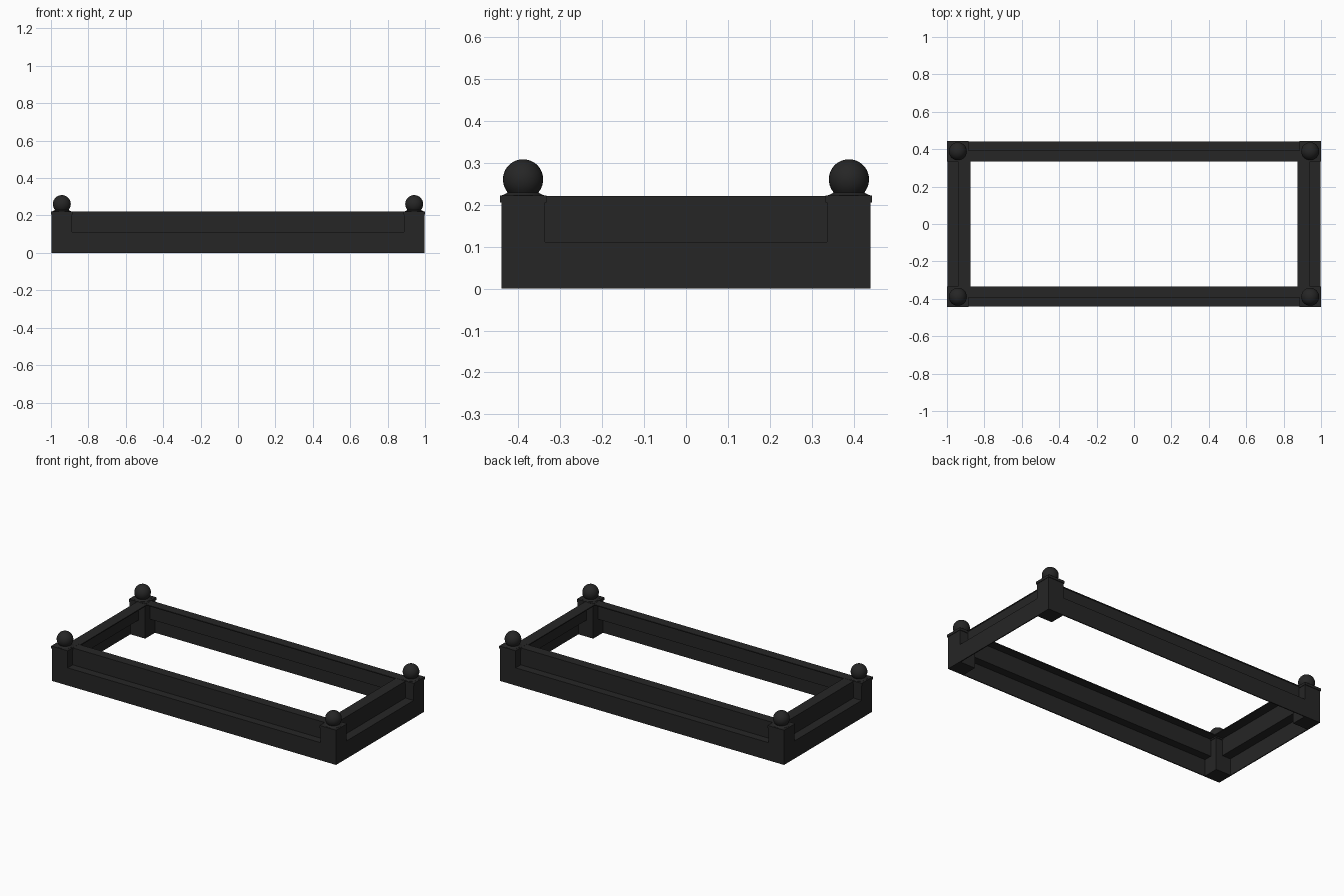
import bpy, bmesh, math
from mathutils import Matrix

if "Cube" in bpy.data.objects:
    bpy.data.objects.remove(bpy.data.objects["Cube"])

mat = bpy.data.materials.new("dark_paint")
mat.diffuse_color = (0.019, 0.019, 0.019, 1)
mat.use_nodes = True
mat.node_tree.nodes["Principled BSDF"].inputs["Base Color"].default_value = mat.diffuse_color

PX, PY = 0.942, 0.389    # post centres
HX, HY = 0.055, 0.052    # post half widths
T = 0.006                # rail shell thickness


def finish(name, bm):
    bmesh.ops.recalc_face_normals(bm, faces=bm.faces)
    me = bpy.data.meshes.new(name)
    bm.to_mesh(me)
    bm.free()
    me.materials.append(mat)
    ob = bpy.data.objects.new(name, me)
    bpy.context.collection.objects.link(ob)
    return ob


def box(name, x, y, hx, hy, z0, z1):
    bm = bmesh.new()
    m = Matrix.LocRotScale((x, y, (z0 + z1) / 2), None, (2 * hx, 2 * hy, z1 - z0))
    bmesh.ops.create_cube(bm, size=1, matrix=m)
    return finish(name, bm)


def finial(name, x, y):
    # flared neck running into a ball, turned as one profile
    pts = [(0, 0.215), (0.050, 0.215), (0.050, 0.223), (0.041, 0.227), (0.034, 0.232)]
    a0 = math.radians(-40)
    for i in range(17):
        a = a0 + (math.pi / 2 - a0) * i / 16
        pts.append((0.048 * math.cos(a) if i < 16 else 0, 0.261 + 0.048 * math.sin(a)))
    bm = bmesh.new()
    vs = [bm.verts.new((r, 0, z)) for r, z in pts]
    es = [bm.edges.new(p) for p in zip(vs, vs[1:])]
    bmesh.ops.spin(bm, geom=vs + es, cent=(0, 0, 0), axis=(0, 0, 1),
                   angle=2 * math.pi, steps=32)
    bmesh.ops.remove_doubles(bm, verts=bm.verts, dist=1e-5)
    ob = finish(name, bm)
    ob.location = (x, y, 0)
    bpy.context.view_layer.objects.active = ob
    ob.select_set(True)
    bpy.ops.object.shade_smooth_by_angle(angle=math.radians(40))
    ob.select_set(False)


def rail(name, outer, mid, inner, half_len, angle):
    # thin stepped shell: outer wall, ledge, recessed wall, top lip
    pts = [(outer, 0), (outer, 0.112), (mid, 0.112), (mid, 0.215),
           (mid + 0.003, 0.215), (mid + 0.003, 0.221), (inner, 0.221), (inner, 0.215),
           (mid - T, 0.215), (mid - T, 0.112 - T), (outer - T, 0.112 - T), (outer - T, 0)]
    bm = bmesh.new()
    face = bm.faces.new([bm.verts.new((-half_len, -d, z)) for d, z in pts])
    ext = bmesh.ops.extrude_face_region(bm, geom=[face], use_keep_orig=True)
    new = [g for g in ext["geom"] if isinstance(g, bmesh.types.BMVert)]
    bmesh.ops.translate(bm, verts=new, vec=(2 * half_len, 0, 0))
    bmesh.ops.rotate(bm, verts=bm.verts, cent=(0, 0, 0),
                     matrix=Matrix.Rotation(math.radians(angle), 3, 'Z'))
    finish(name, bm)


# corner posts with square caps and ball finials
for sx, nx in ((-1, "left"), (1, "right")):
    for sy, ny in ((-1, "front"), (1, "back")):
        x, y, n = sx * PX, sy * PY, f"{ny}_{nx}"
        box(n + "_post", x, y, HX, HY, 0, 0.207)
        box(n + "_post_cap", x, y, 0.058, 0.0555, 0.206, 0.222)
        finial(n + "_ball_finial", x, y)

# rails between the posts
for n, a in (("front", 0), ("back", 180)):
    rail(n + "_rail", PY + HY, 0.390, 0.333, PX - HX, a)
for n, a in (("right", 90), ("left", 270)):
    rail(n + "_rail", PX + HX, 0.939, 0.873, PY - HY, a)
